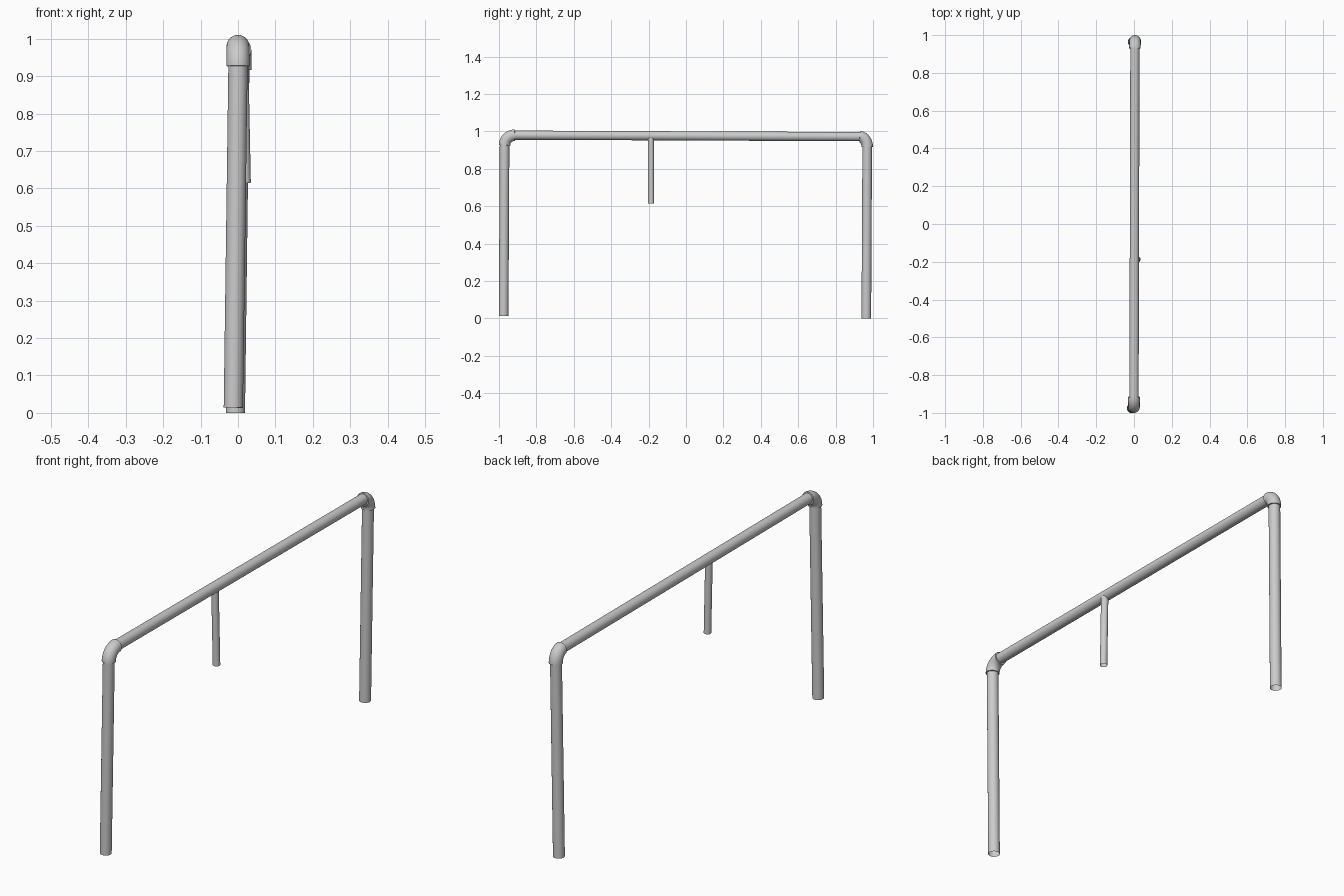
import bpy, bmesh, math
from mathutils import Vector

if "Cube" in bpy.data.objects:
    bpy.data.objects.remove(bpy.data.objects["Cube"])

SIDES = 32


def tube(name, path, radii):
    """Open-ended round tube swept along path, one radius per point."""
    pts = [Vector(p) for p in path]
    bm = bmesh.new()
    rings = []
    side = Vector((1, 0, 0))
    for i, p in enumerate(pts):
        t = (pts[min(i + 1, len(pts) - 1)] - pts[max(i - 1, 0)]).normalized()
        u = (side - t * side.dot(t)).normalized()
        v = t.cross(u)
        ring = []
        for k in range(SIDES):
            a = 2 * math.pi * k / SIDES
            ring.append(bm.verts.new(p + radii[i] * (u * math.cos(a) + v * math.sin(a))))
        rings.append(ring)
    for a, b in zip(rings, rings[1:]):
        for k in range(SIDES):
            n = (k + 1) % SIDES
            bm.faces.new((a[k], a[n], b[n], b[k]))
    mesh = bpy.data.meshes.new(name)
    bm.to_mesh(mesh)
    bm.free()
    ob = bpy.data.objects.new(name, mesh)
    bpy.context.collection.objects.link(ob)
    bpy.ops.object.select_all(action='DESELECT')
    ob.select_set(True)
    bpy.context.view_layer.objects.active = ob
    bpy.ops.object.shade_smooth_by_angle(angle=math.radians(40))
    return ob


def elbow(name, leg_end, rail_end, r, inner):
    """Quarter bend from the leg top to the rail, with lips closing onto the pipes."""
    a, b = Vector(leg_end), Vector(rail_end)
    dy, dz = b.y - a.y, b.z - a.z
    steps = 16
    path = []
    for i in range(steps + 1):
        s = math.pi / 2 * i / steps
        path.append(Vector((a.x + (b.x - a.x) * i / steps,
                            a.y + dy * (1 - math.cos(s)),
                            a.z + dz * math.sin(s))))
    step0 = (path[0] - path[1]).normalized() * 0.0005
    step1 = (path[-1] - path[-2]).normalized() * 0.0005
    path = [path[0] + step0] + path + [path[-1] + step1]
    return tube(name, path, [inner] + [r] * (steps + 1) + [inner])


R = 0.0257

# legs, leaning slightly
tube("front_leg", [(-0.0125, -0.975, 0.014), (0.0, -0.97, 0.935)], [R, R])
tube("back_leg", [(-0.007, 0.964, 0.0), (0.005, 0.969, 0.93)], [R, R])

# top rail
tube("top_rail", [(0.0, -0.93, 0.980), (0.005, 0.945, 0.972)], [0.0245, 0.0245])

# corner fittings
elbow("front_elbow", (0.0, -0.97, 0.927), (0.0, -0.915, 0.980), 0.0305, 0.0245)
elbow("back_elbow", (0.006, 0.969, 0.917), (0.005, 0.93, 0.971), 0.0305, 0.0245)

# short hanging post
tube("hanging_post", [(0.018, -0.187, 0.615), (0.011, -0.188, 0.965)], [0.0163, 0.0163])
